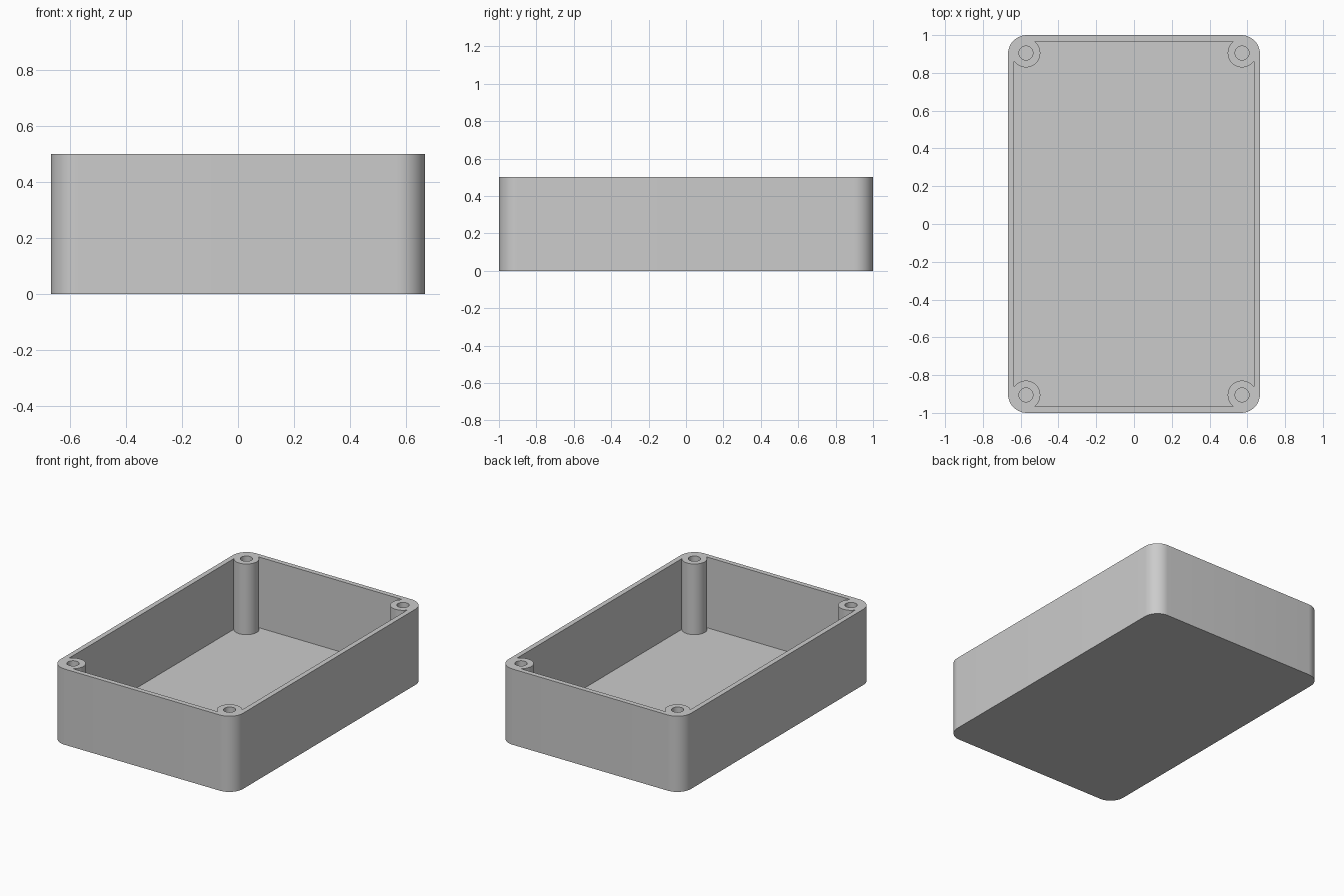
import bpy, bmesh
from math import pi, sin, cos, asin, acos

if "Cube" in bpy.data.objects:
    bpy.data.objects.remove(bpy.data.objects["Cube"], do_unlink=True)

HX, HY, HEIGHT = 0.667, 1.0, 0.5      # half width, half length, height
WALL, CORNER = 0.033, 0.1             # wall thickness, outer corner radius
PX, PY = 0.572, 0.905                 # screw post centre
POST_R, HOLE_R = 0.076, 0.037
QUADRANTS = [(1, 1), (-1, 1), (-1, -1), (1, -1)]   # counter-clockwise

grey = bpy.data.materials.new("light grey plastic")
grey.use_nodes = True
colour = (0.6, 0.6, 0.6, 1)
grey.diffuse_color = colour
grey.node_tree.nodes["Principled BSDF"].inputs["Base Color"].default_value = colour


def arc(cx, cy, r, start, end, steps):
    angles = [start + (end - start) * i / steps for i in range(steps + 1)]
    return [(cx + r * cos(a), cy + r * sin(a)) for a in angles]


def four_corners(points):
    """Mirror the +x +y corner into a closed counter-clockwise outline."""
    outline = []
    for sx, sy in QUADRANTS:
        ordered = points if sx * sy > 0 else points[::-1]
        outline += [(sx * x, sy * y) for x, y in ordered]
    return outline


def prism(name, outline, z0, z1):
    bm = bmesh.new()
    base = bm.faces.new([bm.verts.new((x, y, z0)) for x, y in outline])
    top = bmesh.ops.extrude_face_region(bm, geom=[base], use_keep_orig=True)
    verts = [v for v in top["geom"] if isinstance(v, bmesh.types.BMVert)]
    bmesh.ops.translate(bm, verts=verts, vec=(0, 0, z1 - z0))
    bmesh.ops.recalc_face_normals(bm, faces=bm.faces)
    mesh = bpy.data.meshes.new(name)
    bm.to_mesh(mesh)
    bm.free()
    mesh.materials.append(grey)
    obj = bpy.data.objects.new(name, mesh)
    bpy.context.collection.objects.link(obj)
    return obj


def cut(target, cutter):
    cutter.hide_render = True
    mod = target.modifiers.new("cut", "BOOLEAN")
    mod.operation, mod.solver, mod.object = "DIFFERENCE", "EXACT", cutter
    bpy.ops.object.modifier_apply(modifier=mod.name)
    bpy.data.objects.remove(cutter, do_unlink=True)


# Outer body with rounded vertical corners
body = prism("enclosure_body",
             four_corners(arc(HX - CORNER, HY - CORNER, CORNER, 0, pi / 2, 12)),
             0, HEIGHT)
bpy.ops.object.select_all(action="DESELECT")
body.select_set(True)
bpy.context.view_layer.objects.active = body

# Cavity, with each corner scooped around a screw post
ix, iy = HX - WALL, HY - WALL
side = 2 * pi - acos((ix - PX) / POST_R)
end = pi - asin((iy - PY) / POST_R)
cut(body, prism("cavity_cutter",
                four_corners(arc(PX, PY, POST_R, side, end, 24)),
                WALL, HEIGHT + 0.1))

# Blind screw holes down the posts
for sx, sy in QUADRANTS:
    circle = arc(sx * PX, sy * PY, HOLE_R, 0, 2 * pi, 32)[:-1]
    cut(body, prism("hole_cutter", circle, WALL, HEIGHT + 0.1))

bpy.ops.object.shade_smooth_by_angle(angle=pi / 6)
